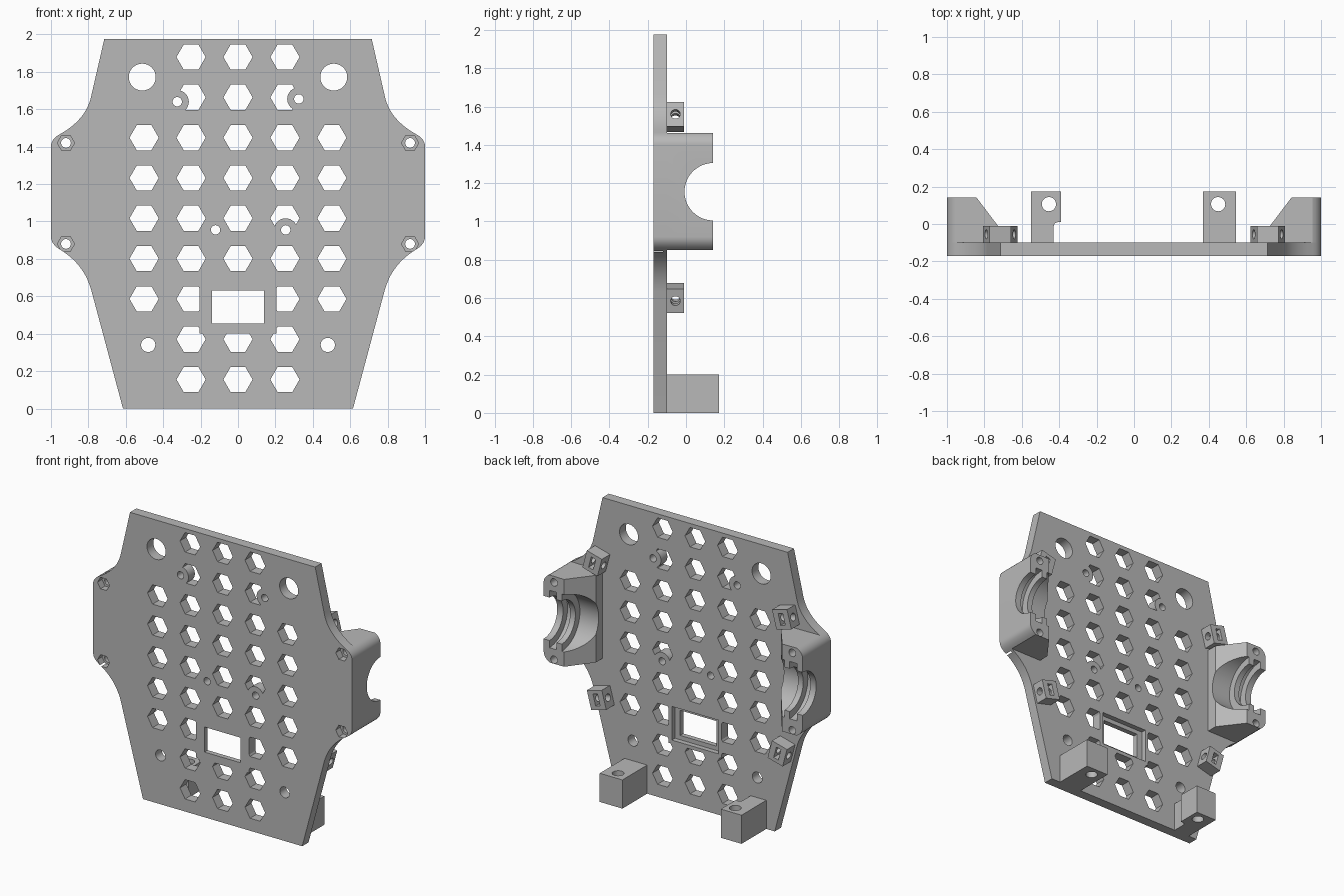
import bpy, bmesh, math

cube = bpy.data.objects.get("Cube")
if cube:
    bpy.data.objects.remove(cube, do_unlink=True)

grey = bpy.data.materials.new("plain_grey")
grey.use_nodes = True
COLOUR = (0.48, 0.48, 0.48, 1)
grey.diffuse_color = COLOUR
grey.node_tree.nodes["Principled BSDF"].inputs["Base Color"].default_value = COLOUR

FRONT, BACK, TOP = -0.17, -0.10, 0.142   # depth levels along y


def ring(cx, cz, r, n=32, start=0.0):
    return [(cx + r * math.cos(start + 2 * math.pi * i / n),
             cz + r * math.sin(start + 2 * math.pi * i / n)) for i in range(n)]


def rect(x0, z0, x1, z1):
    return [(x0, z0), (x1, z0), (x1, z1), (x0, z1)]


def bend(a, c, b, n=10):
    """Points of a quadratic curve from a to b, pulled towards c."""
    return [tuple((1 - t) ** 2 * p + 2 * t * (1 - t) * q + t * t * r
                  for p, q, r in zip(a, c, b)) for t in (i / n for i in range(n + 1))]


def flip(pts, s):
    return [(s * x, z) for x, z in pts]


def place(axis, p, d):
    return {"x": (d, *p), "y": (p[0], d, p[1]), "z": (*p, d)}[axis]


def solid(name, *prisms):
    """Object made of prisms, each (outline, axis, start, end)."""
    bm = bmesh.new()
    for pts, axis, lo, hi in prisms:
        a = [bm.verts.new(place(axis, p, lo)) for p in pts]
        b = [bm.verts.new(place(axis, p, hi)) for p in pts]
        bm.faces.new(a)
        bm.faces.new(b[::-1])
        for i in range(len(pts)):
            j = (i + 1) % len(pts)
            bm.faces.new((a[i], b[i], b[j], a[j]))
    bmesh.ops.recalc_face_normals(bm, faces=bm.faces)
    mesh = bpy.data.meshes.new(name)
    bm.to_mesh(mesh)
    bm.free()
    mesh.materials.append(grey)
    ob = bpy.data.objects.new(name, mesh)
    bpy.context.scene.collection.objects.link(ob)
    return ob


def combine(ob, operation, *prisms):
    """Boolean the prisms into the object, one helper at a time."""
    helper = solid("helper", *prisms)
    helper.hide_render = True
    mod = ob.modifiers.new("bool", "BOOLEAN")
    mod.operation, mod.solver, mod.object = operation, "EXACT", helper
    mod.use_self = True
    bpy.context.view_layer.objects.active = ob
    bpy.ops.object.modifier_apply(modifier=mod.name)
    bpy.data.objects.remove(helper, do_unlink=True)


def finish(ob):
    bpy.ops.object.select_all(action="DESELECT")
    ob.select_set(True)
    bpy.context.view_layer.objects.active = ob
    bpy.ops.object.shade_smooth_by_angle(angle=math.radians(25))


# Plate outline: tapered top and bottom with flared ears
round_top = bend((0.955, 1.465), (1, 1.44), (1, 1.40), 6)
round_low = bend((1, 0.92), (1, 0.88), (0.955, 0.852), 6)
side = ([(0.715, 1.975)] + bend((0.785, 1.67), (0.81, 1.545), (0.955, 1.465))
        + round_top[1:] + round_low
        + bend((0.955, 0.852), (0.825, 0.775), (0.785, 0.635))[1:] + [(0.615, 0)])
plate = solid("base_plate", (side + flip(side, -1)[::-1], "y", FRONT, BACK))

# Hexagon ventilation grid
hexes = []
for col in range(-2, 3):
    for row in range(9):
        if (abs(col) == 2 and not 2 <= row <= 6) or (col == 0 and row == 2):
            continue
        hexes.append((ring(col * 0.251, 0.155 + row * 0.2155, 0.078, 6), "y", -0.3, 0.1))
combine(plate, "DIFFERENCE", *hexes)

# Screw bosses and window surround filling parts of the grid
bosses = [(-0.325, 1.64), (0.325, 1.655), (0.255, 0.955)]
for x, z in bosses:
    combine(plate, "UNION", (ring(x, z, 0.062), "y", FRONT, BACK))
combine(plate, "UNION", (rect(-0.205, 0.4, 0.205, 0.69), "y", FRONT, BACK))

# Window with stepped recess at the back
combine(plate, "DIFFERENCE", (rect(-0.14, 0.455, 0.14, 0.63), "y", -0.3, 0.1))
combine(plate, "DIFFERENCE", (rect(-0.18, 0.425, 0.18, 0.66), "y", -0.135, 0.1))

# Round holes and hexagon nut pockets
holes = [(x, z, 0.025) for x, z in bosses + [(-0.12, 0.955)]]
ears = [(s * 0.92, z) for s in (1, -1) for z in (1.42, 0.88)]
for s in (1, -1):
    holes += [(s * 0.512, 1.772, 0.072), (s * 0.48, 0.34, 0.038)]
holes += [(x, z, 0.026) for x, z in ears]
combine(plate, "DIFFERENCE", *[(ring(x, z, r), "y", -0.3, 0.1) for x, z, r in holes])
combine(plate, "DIFFERENCE", *[(ring(x, z, 0.046, 6), "y", -0.3, -0.12) for x, z in ears])
finish(plate)

for s, label in ((1, "left"), (-1, "right")):
    # Bearing block: sloped inner edge and stepped half-round seat
    outline = [(0.715, 1.46), (0.955, 1.463)] + round_top[1:] + round_low + [(0.715, 0.852)]
    block = solid(label + "_bearing_block", (flip(outline, s), "y", BACK, TOP))
    slope = [(0.85, 0.152), (0.715, -0.026), (0.6, -0.026), (0.6, 0.3), (0.85, 0.3)]
    combine(block, "DIFFERENCE", (flip(slope, s), "z", 0.5, 1.8))
    for r, x0, x1 in ((0.15, 0.6, 1.1), (0.2, 0.9, 0.955), (0.2, 0.6, 0.86)):
        combine(block, "DIFFERENCE", (ring(TOP, 1.155, r, 48), "x", s * x0, s * x1))
    combine(block, "DIFFERENCE", *[(ring(s * 0.92, z, 0.026), "y", -0.3, 0.3)
                                   for z in (1.42, 0.88)])
    finish(block)

    # Small tilted clips with a cross hole and a nut slot
    for x, z, tilt, spot in ((0.732, 1.545, 1, "upper"), (0.698, 0.6, -1, "lower")):
        clip = solid(f"{label}_{spot}_clip", (rect(-0.06, -0.066, 0.06, 0.066), "y", BACK, -0.01))
        combine(clip, "DIFFERENCE", (ring(-0.055, 0, 0.025, 20), "x", -0.2, 0.2))
        combine(clip, "DIFFERENCE", (rect(-0.018, -0.04, 0.018, 0.04), "y", -0.09, 0.1))
        clip.location = (s * x, 0, z)
        clip.rotation_euler.y = -s * tilt * math.radians(15)
        finish(clip)

# Feet with vertical screw holes; the right one is relieved near the plate
left_foot = solid("left_foot", (rect(0.37, BACK, 0.545, 0.173), "z", 0, 0.2))
relieved = ([(-0.55, BACK), (-0.43, BACK)] + bend((-0.43, -0.015), (-0.428, 0.008), (-0.405, 0.01), 5)
            + [(-0.39, 0.01), (-0.39, 0.173), (-0.55, 0.173)])
right_foot = solid("right_foot", (relieved, "z", 0, 0.2))
for foot, x in ((left_foot, 0.45), (right_foot, -0.455)):
    combine(foot, "DIFFERENCE", (ring(x, 0.106, 0.038), "z", -0.1, 0.4))
    finish(foot)
